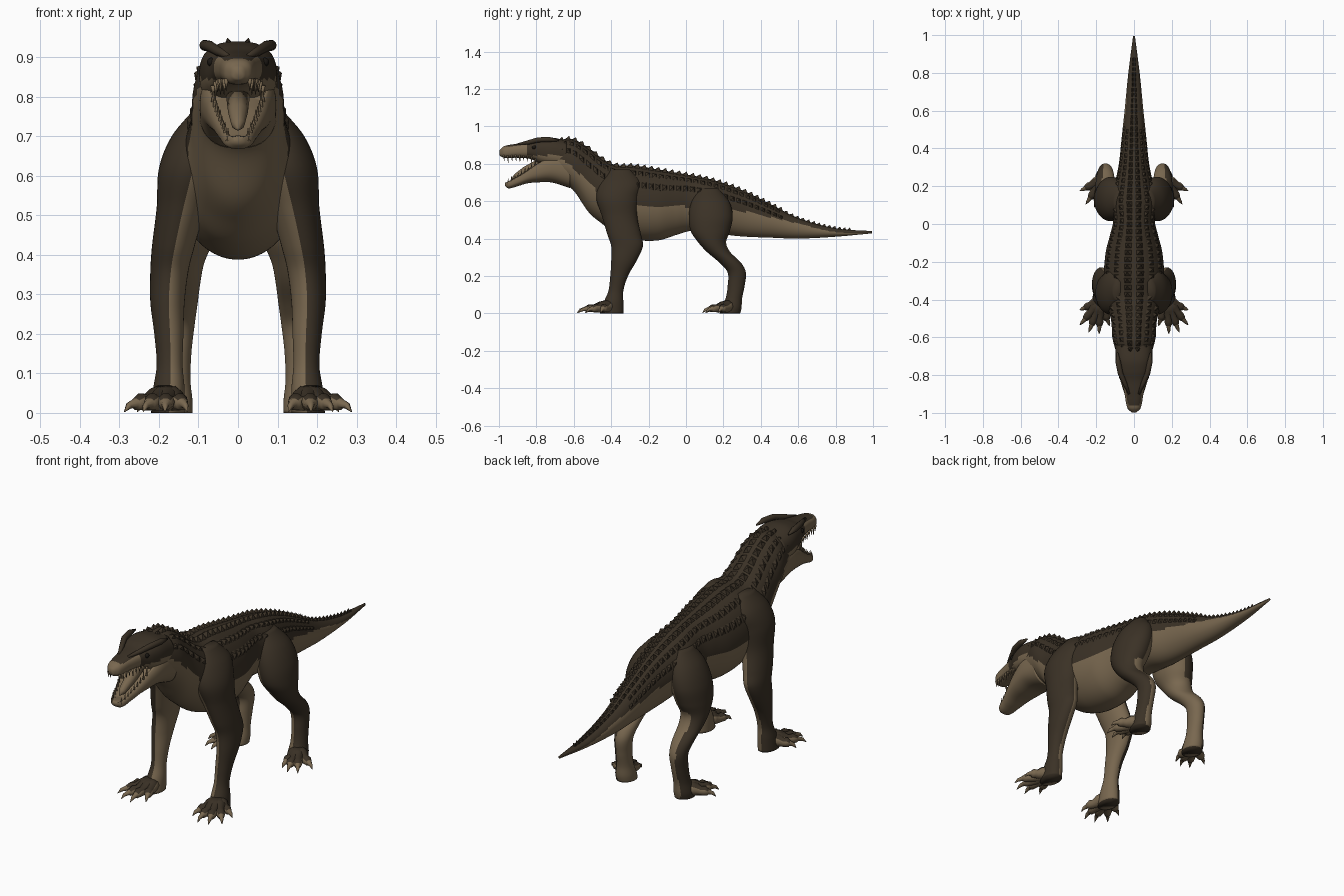
import bpy, bmesh, math
from mathutils import Vector

if "Cube" in bpy.data.objects:
    bpy.data.objects.remove(bpy.data.objects["Cube"])


def material(name, rgb):
    m = bpy.data.materials.new(name)
    m.diffuse_color = (*rgb, 1)
    m.use_nodes = True
    m.node_tree.nodes["Principled BSDF"].inputs["Base Color"].default_value = m.diffuse_color
    return m


DARK, TAN, BLACK = 0, 1, 2
MATS = [material("dark_brown_hide", (.043, .031, .019)),
        material("tan_hide", (.19, .137, .079)),
        material("black_eye", (.01, .008, .006))]


def sample(keys, t):
    """Smooth Hermite interpolation of key rows (first column is the parameter)."""
    t = min(max(t, keys[0][0]), keys[-1][0])
    i = max(k for k in range(len(keys) - 1) if keys[k][0] <= t)
    a, b = keys[i], keys[i + 1]
    p, q = keys[max(i - 1, 0)], keys[min(i + 2, len(keys) - 1)]
    h = b[0] - a[0]
    u = (t - a[0]) / h
    out = []
    for c in range(1, len(a)):
        m0 = (b[c] - p[c]) / (b[0] - p[0]) * h
        m1 = (q[c] - a[c]) / (q[0] - a[0]) * h
        out.append((2*u**3 - 3*u*u + 1)*a[c] + (u**3 - 2*u*u + u)*m0
                   + (3*u*u - 2*u**3)*b[c] + (u**3 - u*u)*m1)
    return out


def finish(bm, name, rule=None, mirror=False, smooth=True):
    bmesh.ops.recalc_face_normals(bm, faces=bm.faces)
    bm.normal_update()
    for f in bm.faces:
        f.smooth = smooth
        if rule:
            f.material_index = rule(f.calc_center_median(), f.normal, f.material_index)
    me = bpy.data.meshes.new(name)
    bm.to_mesh(me)
    bm.free()
    ob = bpy.data.objects.new(name, me)
    bpy.context.collection.objects.link(ob)
    for m in MATS:
        me.materials.append(m)
    if mirror:
        ob.modifiers.new("mirror", "MIRROR").use_clip = False
    return ob


def skin(bm, rings, mats=None):
    """Bridge rings of points into a closed tube."""
    vs = [[bm.verts.new(p) for p in r] for r in rings]
    n = len(vs[0])
    for k in range(len(vs) - 1):
        for j in range(n):
            f = bm.faces.new((vs[k][j], vs[k][(j+1) % n], vs[k+1][(j+1) % n], vs[k+1][j]))
            f.material_index = mats[k] if mats else 0
    for r, k in ((vs[0], 0), (vs[-1], -1)):
        bm.faces.new(r).material_index = mats[k] if mats else 0


def loft(bm, axis, keys, rings=60, seg=40, power=1.0, edit=None):
    """Keys are (s, v0, v1, x0, x1): an oval at station s along axis (1 = y, 2 = z)."""
    out = []
    for i in range(rings + 1):
        s = keys[0][0] + (keys[-1][0] - keys[0][0]) * i / rings
        v0, v1, x0, x1 = sample(keys, s)
        ring = []
        for j in range(seg):
            a = 2 * math.pi * (j + .5) / seg
            c, d = math.cos(a), math.sin(a)
            c = math.copysign(abs(c) ** power, c)
            d = math.copysign(abs(d) ** power, d)
            x, v = (x0 + x1)/2 + c*(x1 - x0)/2, (v0 + v1)/2 + d*(v1 - v0)/2
            if edit:
                v = edit(s, c, d, v)
            ring.append((x, s, v) if axis == 1 else (x, v, s))
        out.append(ring)
    skin(bm, out)


def tube(bm, pts, mats=None, seg=10):
    """Tube through (x, y, z, radius) points."""
    P = [Vector(p[:3]) for p in pts]
    rings = []
    for i, p in enumerate(pts):
        d = (P[min(i+1, len(P)-1)] - P[max(i-1, 0)]).normalized()
        side = d.cross(Vector((0, 0, 1))).normalized()
        up = side.cross(d)
        rings.append([P[i] + p[3]*(side*math.cos(2*math.pi*j/seg) + up*math.sin(2*math.pi*j/seg))
                      for j in range(seg)])
    skin(bm, rings, mats)


def sym(rows):
    return [(y, bot, top, -hw, hw) for y, top, bot, hw in rows]


# Neck, trunk and tail: y, top, bottom, half width
BODY = sym([(-.74, .90, .74, .075), (-.66, .93, .70, .10), (-.60, .93, .655, .115),
            (-.52, .885, .54, .12), (-.45, .83, .48, .135), (-.38, .795, .43, .15),
            (-.28, .79, .395, .16), (-.15, .77, .39, .15), (-.05, .752, .42, .125),
            (.02, .74, .44, .11), (.12, .72, .44, .12), (.22, .69, .42, .10),
            (.32, .65, .41, .08), (.45, .585, .405, .066), (.6, .51, .40, .05),
            (.8, .455, .41, .03), (.995, .44, .428, .005)])
EDGE = [(-.74, .86), (-.66, .82), (-.6, .775), (-.5, .68), (-.42, .60), (-.28, .57), (-.1, .58),
        (.0, .57), (.1, .53), (.26, .55), (.45, .515), (.6, .48), (.8, .435), (1, .43)]
bm = bmesh.new()
loft(bm, 1, BODY, 170, 56)
finish(bm, "body_and_tail", lambda c, n, m: TAN if c.z < sample(EDGE, c.y)[0] else DARK)

# Rows of keeled back scutes
bm = bmesh.new()
for row, deg in enumerate((-60, -36, -12, 12, 36, 60)):
    y = -.69 + (.018 if abs(deg) == 36 else 0)
    while y < (.86 if abs(deg) == 12 else .5):
        step = .037 * (1 - .35 * max(0, y))
        ring = []
        for yy, da, lift in ((y, -9, -.006), (y, 9, -.006), (y+step, 9, -.004), (y+step, -9, -.004),
                             (y + step*.75, 0, .019 if abs(deg) == 12 else .012)):
            v0, v1, _, hw = sample(BODY, yy)
            a = math.radians(deg + da)
            lift *= 1 if y < .5 else .7
            ring.append(bm.verts.new(((hw + lift)*math.sin(a), yy,
                                      (v0 + v1)/2 + ((v1 - v0)/2 + lift)*math.cos(a))))
        for k in range(4):
            bm.faces.new((ring[k], ring[(k+1) % 4], ring[4]))
        bm.faces.new(ring[:4])
        y += step
finish(bm, "back_scutes", smooth=False)

# Upper skull
SKULL = sym([(-.998, .872, .845, .012), (-.975, .893, .832, .035), (-.90, .908, .832, .05),
             (-.83, .918, .825, .066), (-.78, .932, .80, .085), (-.72, .94, .78, .097),
             (-.64, .925, .77, .098)])
bm = bmesh.new()
loft(bm, 1, SKULL, 60, 40, .8)
finish(bm, "skull", lambda c, n, m: DARK if (n.z > .75 and c.y > -.965)
       or (c.y > -.85 and c.z > .845) else TAN)

# Lower jaw with a hollowed trough
JAW = sym([(-.968, .70, .682, .012), (-.95, .712, .668, .034), (-.90, .74, .68, .05),
           (-.85, .775, .695, .066), (-.80, .815, .70, .08), (-.72, .86, .70, .095),
           (-.62, .87, .67, .098)])
bm = bmesh.new()
loft(bm, 1, JAW, 60, 40, .8, lambda s, c, d, v: v - .035*min(1, (s + .968)/.06)
     if d > 0 and abs(c) < .75 and s < -.76 else v)
finish(bm, "lower_jaw", lambda c, n, m: DARK if c.z > .835 else TAN)

# Tongue
bm = bmesh.new()
tube(bm, [(0, -.93, .718, .004), (0, -.91, .73, .017), (0, -.86, .76, .025), (0, -.78, .80, .03)])
finish(bm, "tongue", lambda c, n, m: TAN)

# Teeth along both jaws
bm = bmesh.new()
for i in range(9):
    y = -.975 + i*.021
    v0, v1, _, hw = sample(SKULL, y)
    size = .026 if i % 3 == 1 else .017
    tube(bm, [(hw*.85, y, v0 + .014, .006), (hw*.85, y + .004, v0 - size, .0008)], seg=6)
    y = -.953 + i*.018
    v0, v1, _, hw = sample(JAW, y)
    tube(bm, [(hw*.8, y, v1 - .022, .006), (hw*.8, y + .003, v1 + size*.6, .0008)], seg=6)
finish(bm, "teeth", lambda c, n, m: TAN, True)

# Brow ridges, rear skull horns and eyes
bm = bmesh.new()
tube(bm, [(.025, -.90, .903, .006), (.05, -.84, .915, .012), (.072, -.79, .928, .014),
          (.084, -.73, .93, .014), (.088, -.68, .925, .004)])
finish(bm, "brow_ridge", None, True)
bm = bmesh.new()
bmesh.ops.create_uvsphere(bm, u_segments=14, v_segments=10, radius=.011)
bmesh.ops.translate(bm, verts=bm.verts, vec=(.068, -.812, .888))
finish(bm, "eye", lambda c, n, m: BLACK, True)

# Front legs: z, front y, back y, inner x, outer x
FRONT = [(0, -.46, -.335, .135, .22), (.06, -.44, -.335, .135, .215), (.12, -.415, -.335, .14, .206),
         (.20, -.405, -.31, .138, .212), (.28, -.40, -.265, .135, .222), (.36, -.40, -.23, .125, .222),
         (.42, -.42, -.24, .11, .218), (.52, -.45, -.26, .08, .206), (.62, -.48, -.25, .04, .20),
         (.70, -.46, -.24, .04, .168), (.77, -.40, -.30, .06, .11)]
bm = bmesh.new()
loft(bm, 2, FRONT, 80, 40)
finish(bm, "front_leg", lambda c, n, m: TAN if c.z < .62 and n.x < -.1 + .3*max(n.y, 0) else DARK, True)

# Hind legs
HIND = [(0, .18, .29, .115, .205), (.03, .19, .297, .115, .205), (.08, .212, .30, .12, .195),
        (.15, .223, .314, .118, .19), (.22, .222, .32, .11, .192), (.27, .18, .295, .103, .20),
        (.33, .11, .235, .095, .208), (.38, .065, .215, .085, .213), (.44, .025, .235, .06, .212),
        (.52, .015, .25, .04, .20), (.60, .03, .23, .03, .165), (.67, .07, .17, .05, .105)]
bm = bmesh.new()
loft(bm, 2, HIND, 80, 40)
finish(bm, "hind_leg", lambda c, n, m: TAN if n.x < (-.1 + .5*max(n.y, 0) if c.z < .4 else -.25)
       else DARK, True)


# Toes and claws
def foot(name, base, tips):
    bm = bmesh.new()
    b = Vector(base)
    for tip in tips:
        t = Vector((*tip, 0))
        at = lambda k, z, r: (b.x + (t.x - b.x)*k, b.y + (t.y - b.y)*k, z, r)
        tube(bm, [at(0, .04, .036), at(.3, .034, .03), at(.5, .026, .021), at(.62, .028, .022),
                  at(.74, .022, .016), at(.76, .024, .012), at(.9, .018, .008), at(1, .003, .001)],
             [DARK]*4 + [TAN]*3)
    finish(bm, name, lambda c, n, m: m if n.z > .35 else TAN, True)


foot("front_foot", (.178, -.41, 0),
     [(.128, -.54), (.185, -.582), (.24, -.575), (.287, -.535), (.288, -.455)])
foot("hind_foot", (.165, .235, 0), [(.165, .11), (.21, .088), (.255, .105), (.287, .175)])
